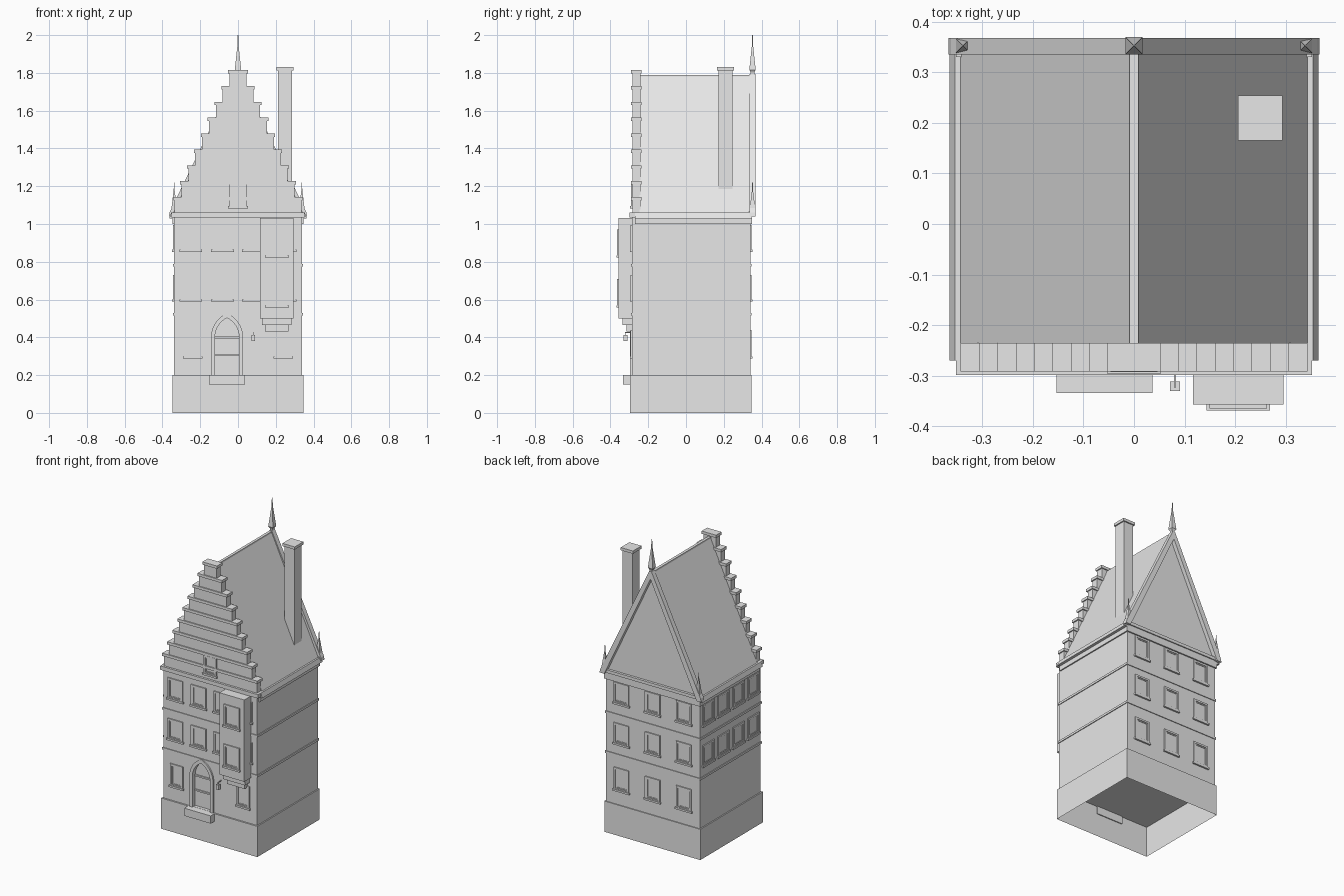
import bpy, bmesh, math
from mathutils import Matrix, Vector

old = bpy.data.objects.get("Cube")
if old:
    bpy.data.objects.remove(old, do_unlink=True)

stone = bpy.data.materials.new("pale_grey")
stone.use_nodes = True
GREY = (0.8, 0.8, 0.8, 1)
stone.diffuse_color = GREY
stone.node_tree.nodes["Principled BSDF"].inputs["Base Color"].default_value = GREY


def finish(name, bm):
    bmesh.ops.recalc_face_normals(bm, faces=bm.faces)
    mesh = bpy.data.meshes.new(name)
    bm.to_mesh(mesh)
    bm.free()
    mesh.materials.append(stone)
    obj = bpy.data.objects.new(name, mesh)
    bpy.context.collection.objects.link(obj)
    return obj


def add_box(bm, x, y, z, place=Matrix()):
    """Box from (low, high) pairs."""
    lo, hi = zip(x, y, z)
    size = [b - a for a, b in zip(lo, hi)]
    mid = [(a + b) / 2 for a, b in zip(lo, hi)]
    m = place @ Matrix.Translation(mid) @ Matrix.Diagonal((*size, 1))
    return bmesh.ops.create_cube(bm, size=1, matrix=m)["verts"]


def add_prism(bm, outline, y0, y1):
    """Outline in x and z, extruded along y."""
    face = bm.faces.new([bm.verts.new((x, y0, z)) for x, z in outline])
    new = bmesh.ops.extrude_face_region(bm, geom=[face])["geom"]
    verts = [v for v in new if isinstance(v, bmesh.types.BMVert)]
    bmesh.ops.translate(bm, verts=verts, vec=(0, y1 - y0, 0))


def boxes(name, *specs):
    bm = bmesh.new()
    for spec in specs:
        add_box(bm, *spec)
    return finish(name, bm)


def mirrored(half):
    return half + [(-x, z) for x, z in reversed(half)]


# Main walls and the plinth, which is open underneath
W, FRONT, BACK = 0.338, -0.286, 0.341
walls = boxes("walls", ((-W, W), (FRONT, BACK), (0.2, 1.04)))
bm = bmesh.new()
add_box(bm, (-0.346, 0.346), (-0.296, 0.347), (0, 0.2))
bm.faces.ensure_lookup_table()
bottom = min(bm.faces, key=lambda f: f.calc_center_median().z)
bmesh.ops.delete(bm, geom=[bottom], context="FACES_ONLY")
finish("plinth", bm)

# String courses around the storeys
boxes("string_courses", *[((-W - .005, W + .005), (FRONT - .005, BACK + .005),
                           (z, z + 0.014)) for z in (0.515, 0.775)])
boxes("front_cornice", ((-0.352, 0.352), (-0.298, -0.235), (1.035, 1.06)))
boxes("eaves_box", ((-0.346, 0.346), (-0.27, 0.35), (1.0, 1.05)))

# Roof with flat gutter ledges and a flat ridge strip
bm = bmesh.new()
add_prism(bm, mirrored([(0.343, 1.03), (0.364, 1.03), (0.354, 1.06),
                        (0.343, 1.06), (0.009, 1.78)]), -0.245, BACK)
add_prism(bm, mirrored([(0.009, 1.765), (0.009, 1.79)]), -0.245, 0.355)
for s in (-1, 1):
    add_prism(bm, [(s * 0.34, 1.03), (s * 0.364, 1.03), (s * 0.354, 1.06),
                   (s * 0.34, 1.06)], -0.27, 0.35)
finish("roof", bm)

# Sloping boards on the back gable
bm = bmesh.new()
for s in (-1, 1):
    add_prism(bm, [(s * 0.333, 1.04), (s * 0.366, 1.04), (s * 0.362, 1.062),
                   (s * 0.008, 1.795), (0, 1.795), (0, 1.745)], 0.335, 0.367)
finish("back_gable_boards", bm)
boxes("back_gable_ledge", ((-0.352, 0.352), (0.33, 0.357), (1.045, 1.065)))

# Stepped front gable: each step is a block under a coping slab
bm = bmesh.new()
STEPS, RISE = 9, 0.084
for i in range(STEPS):
    half = 0.052 + 0.0363 * i
    top = 1.815 - RISE * i
    add_box(bm, (-half + .007, half - .007), (-0.284, -0.242),
            (max(top - RISE, 1.05), top - 0.018))
    add_box(bm, (-half, half), (-0.291, -0.235), (top - 0.018, top))
finish("stepped_gable", bm)


# Square pinnacles on the back gable
def pinnacle(name, x, base, tip, r):
    bm = bmesh.new()
    h = tip - base
    profile = [(0, .55), (.14, .55), (.2, 1), (.78, .16), (1, .1)]
    for (a, ra), (b, rb) in zip(profile, profile[1:]):
        m = (Matrix.Translation((x, 0.352, base + h * (a + b) / 2))
             @ Matrix.Rotation(math.pi / 4, 4, "Z"))
        bmesh.ops.create_cone(bm, cap_ends=True, segments=4, depth=h * (b - a),
                              radius1=r * ra * math.sqrt(2),
                              radius2=r * rb * math.sqrt(2), matrix=m)
    finish(name, bm)


pinnacle("ridge_pinnacle", 0, 1.77, 2.0, 0.017)
pinnacle("left_pinnacle", 0.338, 1.05, 1.22, 0.014)
pinnacle("right_pinnacle", -0.338, 1.05, 1.22, 0.014)

# Chimney
boxes("chimney", ((0.213, 0.285), (0.172, 0.246), (1.16, 1.815)),
      ((0.205, 0.293), (0.165, 0.254), (1.812, 1.83)))

# Bay on the front with stepped corbels
boxes("bay", ((0.117, 0.295), (-0.357, FRONT + .01), (0.5, 1.033)),
      ((0.128, 0.284), (-0.335, FRONT + .01), (0.465, 0.5)),
      ((0.143, 0.268), (-0.315, FRONT + .01), (0.43, 0.465)))


# Windows: raised casing, inner sash and projecting sill
def window(bm, centre, z0, z1, width, wall, turn=0):
    place = Matrix.Rotation(turn, 4, "Z") @ Matrix.Translation((centre, -wall, 0))
    h = width / 2

    def ring(inset, bar, depth):
        a, lo, hi = h - inset, z0 + inset, z1 - inset
        for s in (-1, 1):
            add_box(bm, sorted((s * a, s * (a - bar))), (-depth, .003),
                    (lo, hi), place)
        for z in ((lo, lo + bar), (hi - bar, hi)):
            add_box(bm, (-a + bar, a - bar), (-depth, .003), z, place)

    ring(0, 0.012, 0.007)
    ring(0.012, 0.006, 0.003)
    add_box(bm, (-h - .006, h + .006), (-0.011, .003), (z0 - .008, z0 + .004), place)


GROUND, MIDDLE, UPPER = (0.295, 0.44), (0.597, 0.73), (0.86, 0.995)
bm = bmesh.new()
for x in (-0.24, 0.24):
    window(bm, x, *GROUND, 0.092, -FRONT)
for row in (MIDDLE, UPPER):
    for x in (-0.25, -0.082, 0.082, 0.25):
        window(bm, x, *row, 0.108, -FRONT)
finish("front_windows", bm)

bm = bmesh.new()
for row in ((0.565, 0.71), (0.83, 0.97)):
    window(bm, 0.206, *row, 0.114, 0.357)
finish("bay_windows", bm)

bm = bmesh.new()
window(bm, 0, 1.09, 1.21, 0.092, 0.285)
finish("gable_window", bm)

bm = bmesh.new()
for row in (GROUND, MIDDLE, UPPER):
    for x in (-0.225, 0, 0.225):
        window(bm, x, *row, 0.108, BACK, math.pi)
finish("back_windows", bm)

bm = bmesh.new()
for row in (MIDDLE, UPPER):
    for i in range(4):
        window(bm, 0.21 - 0.155 * i, *row, 0.115, W, -math.pi / 2)
finish("side_windows", bm)


# Pointed doorway
def arch(half, spring, apex, base, cx=-0.058, n=8):
    rise = apex - spring
    r = (half * half + rise * rise) / (2 * half)
    end = math.atan2(rise, r - half)
    right = [(half - r + r * math.cos(end * i / n),
              spring + r * math.sin(end * i / n)) for i in range(n)]
    pts = [(half, base)] + right + [(0, apex)]
    pts += [(-x, z) for x, z in reversed(right)] + [(-half, base)]
    return [(cx + x, z) for x, z in pts]


bm = bmesh.new()
outer, inner = arch(0.085, 0.4, 0.527, 0.2), arch(0.064, 0.4, 0.503, 0.2)
add_prism(bm, outer + inner[::-1], FRONT - .01, FRONT + .02)
finish("door_surround", bm)

bm = bmesh.new()
add_prism(bm, arch(0.066, 0.4, 0.505, 0.201), FRONT - .05, FRONT + .02)
cutter = finish("doorway_cutter", bm)
cutter.hide_render = True
cutter.hide_viewport = True
cut = walls.modifiers.new("doorway", "BOOLEAN")
cut.operation, cut.object, cut.solver = "DIFFERENCE", cutter, "EXACT"

# Door planks and doorstep
boxes("door_rails", *[((-0.122, 0.006), (FRONT + .012, FRONT + .022), (z, z + 0.01))
                      for z in (0.3, 0.395)])
boxes("doorstep", ((-0.153, 0.037), (-0.334, -0.29), (0.15, 0.2)))

# Hanging lantern on its bracket
boxes("lantern", ((0.071, 0.091), (-0.33, -0.311), (0.38, 0.413)),
      ((0.079, 0.083), (-0.323, FRONT), (0.422, 0.427)),
      ((0.079, 0.083), (-0.323, -0.319), (0.41, 0.427)))
